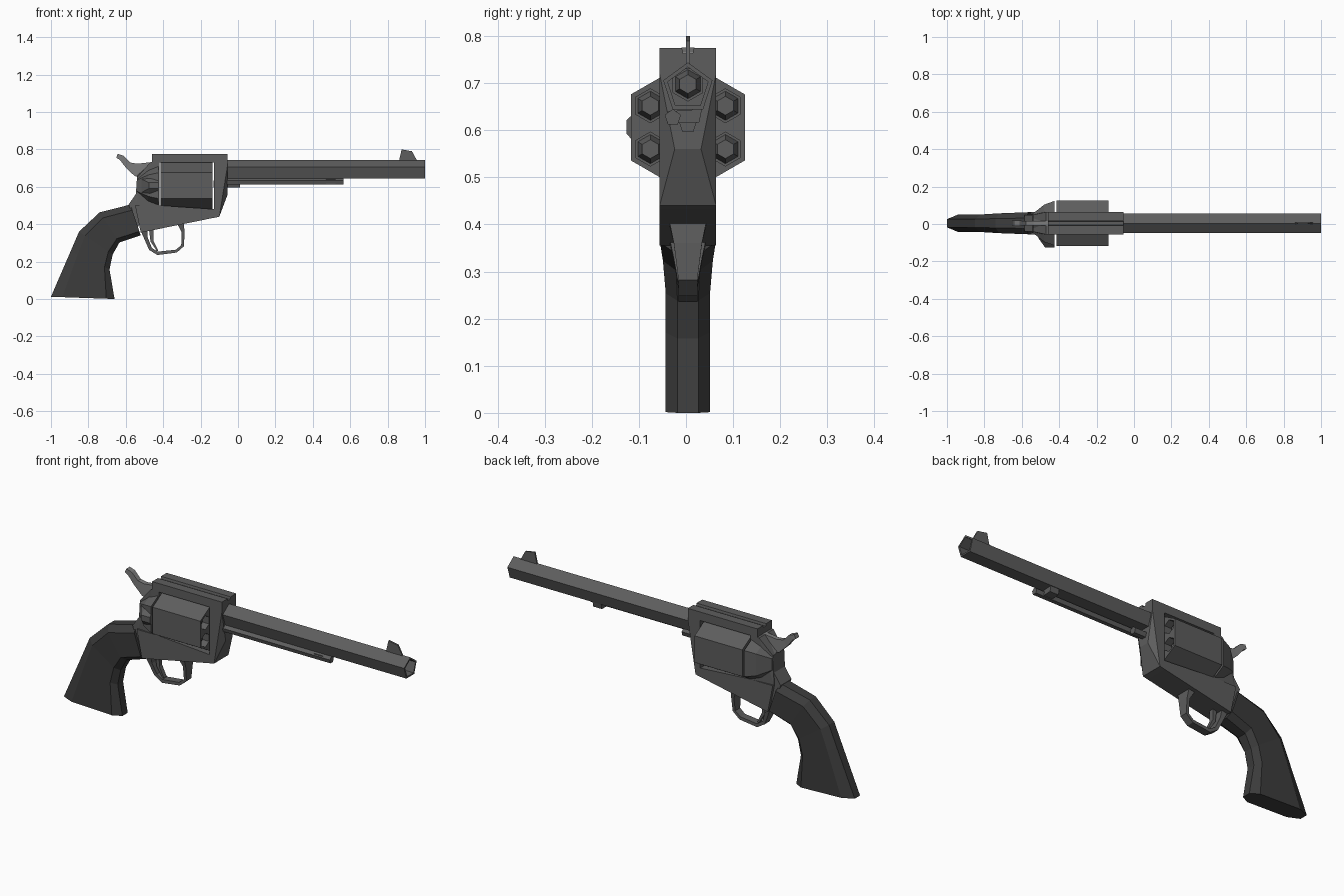
import bpy, bmesh
from math import sin, cos, tau
from mathutils import Vector

if "Cube" in bpy.data.objects:
    bpy.data.objects.remove(bpy.data.objects["Cube"])

YC = 0.004  # centre plane of the model


def material(name, v):
    m = bpy.data.materials.new(name)
    m.diffuse_color = (v, v, v, 1)
    m.use_nodes = True
    m.node_tree.nodes["Principled BSDF"].inputs["Base Color"].default_value = m.diffuse_color
    return m


STEEL = material("steel", 0.11)
BRIGHT = material("worn_steel", 0.2)
DARK = material("dark_grip", 0.045)


def finish(name, bm, mat):
    bmesh.ops.recalc_face_normals(bm, faces=bm.faces[:])
    me = bpy.data.meshes.new(name)
    bm.to_mesh(me)
    bm.free()
    me.materials.append(mat)
    ob = bpy.data.objects.new(name, me)
    bpy.context.scene.collection.objects.link(ob)
    return ob


def add_hull(bm, pts):
    vs = [bm.verts.new(p) for p in pts]
    res = bmesh.ops.convex_hull(bm, input=vs)
    junk = {g for g in res["geom_interior"] + res["geom_unused"] if isinstance(g, bmesh.types.BMVert)}
    bmesh.ops.delete(bm, geom=list(junk), context='VERTS')
    bmesh.ops.dissolve_limit(bm, angle_limit=0.02, verts=bm.verts[:], edges=bm.edges[:])


def hull(name, pts, mat=STEEL):
    bm = bmesh.new()
    add_hull(bm, pts)
    return finish(name, bm, mat)


def slab(name, profile, mat=STEEL, w=0.06):
    """Side profile of (x, z[, half width]) mirrored about the centre plane."""
    pts = [(p[0], YC + s * (p[2] if len(p) > 2 else w), p[1]) for p in profile for s in (-1, 1)]
    return hull(name, pts, mat)


def ring(n, r, x, y, z):
    return [(x, y + r * sin(tau * i / n), z + r * cos(tau * i / n)) for i in range(n)]


def prism(name, n, r, x0, x1, y, z, r1=None, mat=STEEL):
    return hull(name, ring(n, r, x0, y, z) + ring(n, r1 or r, x1, y, z), mat)


def loft(name, rings, mat):
    bm = bmesh.new()
    rs = [[bm.verts.new(p) for p in r] for r in rings]
    n = len(rs[0])
    for a, b in zip(rs, rs[1:]):
        for i in range(n):
            j = (i + 1) % n
            bm.faces.new((a[i], a[j], b[j], b[i]))
    bm.faces.new(rs[0])
    bm.faces.new(rs[-1])
    return finish(name, bm, mat)


def ribbon(name, path, mat=STEEL):
    """Strip along (x, z, half thickness, half width) points."""
    rings = []
    for i, (x, z, t, w) in enumerate(path):
        a, b = path[max(i - 1, 0)], path[min(i + 1, len(path) - 1)]
        d = Vector((b[0] - a[0], b[1] - a[1])).normalized() * t
        rings.append([(x - d.y * s, YC + w * q, z + d.x * s)
                      for s, q in ((-1, -1), (-1, 1), (1, 1), (1, -1))])
    return loft(name, rings, mat)


def cut(ob, cutter):
    m = ob.modifiers.new("cut", 'BOOLEAN')
    m.operation, m.object, m.solver = 'DIFFERENCE', cutter, 'EXACT'
    bpy.context.view_layer.objects.active = ob
    bpy.ops.object.modifier_apply(modifier=m.name)


# Barrel: hollow five-sided tube running through the frame front
barrel = prism("barrel", 5, 0.055, -0.06, 1.0, YC, 0.689)
front = slab("frame_front", [(-0.127, 0.775), (-0.055, 0.775), (-0.055, 0.72),
                             (-0.055, 0.56, 0.028), (-0.10, 0.44), (-0.127, 0.434)])
bore = prism("bore_cutter", 5, 0.045, -0.2, 1.1, YC, 0.689)
cut(barrel, bore)
cut(front, bore)

# Top strap with sighting groove
strap = slab("top_strap", [(-0.46, 0.775), (-0.12, 0.775), (-0.12, 0.73), (-0.46, 0.73)])
groove = slab("groove_cutter", [(-0.6, 0.79, 0.016), (0, 0.79, 0.016),
                                (0, 0.763, 0.01), (-0.6, 0.763, 0.01)])
cut(strap, groove)
cut(front, groove)

# Rest of the frame
slab("frame_bottom", [(-0.55, 0.50), (-0.52, 0.355), (-0.10, 0.44), (-0.125, 0.48), (-0.42, 0.50)])
slab("frame_rear", [(-0.42, 0.74), (-0.47, 0.73), (-0.54, 0.65, 0.045), (-0.54, 0.57, 0.045),
                    (-0.55, 0.50, 0.05), (-0.42, 0.48)])
slab("backstrap", [(-0.54, 0.57), (-0.585, 0.505), (-0.54, 0.38), (-0.45, 0.5)], w=0.045)
hull("recoil_shield", ring(6, 0.138, -0.425, YC, 0.606) + ring(6, 0.115, -0.48, YC, 0.606)
     + ring(6, 0.06, -0.54, YC, 0.606))
hull("loading_gate", [(x, y, z) for x in (-0.475, -0.425)
                      for y, z in ((-0.126, 0.592), (-0.126, 0.622), (-0.1, 0.565), (-0.1, 0.645))]
     + [(-0.515, -0.07, 0.57), (-0.515, -0.07, 0.64)])

# Six-sided cylinder with six chambers and round tips
cylinder = prism("cylinder", 6, 0.14, -0.415, -0.137, YC, 0.606)
centres = [(YC + 0.092 * sin(tau * i / 6), 0.606 + 0.092 * cos(tau * i / 6)) for i in range(6)]
for i, (y, z) in enumerate(centres):
    hole = prism("chamber_cutter", 6, 0.036, -0.2, -0.1, y, z)
    cut(cylinder, hole)
    bpy.data.objects.remove(hole)
    prism(f"chamber_insert_{i + 1}", 6, 0.034, -0.21, -0.165, y, z, 0.02)
for helper in (bore, groove):
    bpy.data.objects.remove(helper)

# Ejector rod, its head and the cylinder pin
prism("ejector_rod", 5, 0.018, -0.06, 0.565, -0.028, 0.627)
hull("ejector_head", [(x, y, z) for x in (0.47, 0.52) for y, z in
                      ((-0.04, 0.615), (-0.04, 0.64), (0.028, 0.617), (0.034, 0.645))])
prism("cylinder_pin", 5, 0.02, -0.13, 0.01, YC, 0.613)

# Front sight
slab("front_sight", [(0.86, 0.735), (0.875, 0.80), (0.93, 0.79), (0.96, 0.735)], w=0.004)

# Hammer, trigger and guard
ribbon("hammer", [(-0.647, 0.766, 0.011, 0.014), (-0.622, 0.755, 0.015, 0.014),
                  (-0.588, 0.716, 0.018, 0.012), (-0.545, 0.69, 0.034, 0.012),
                  (-0.46, 0.69, 0.042, 0.012)], BRIGHT)
ribbon("trigger", [(-0.465, 0.38, 0.012, 0.012), (-0.46, 0.31, 0.008, 0.012),
                   (-0.43, 0.257, 0.004, 0.012)])
ribbon("trigger_guard", [(-0.31, 0.415, 0.02, 0.042), (-0.294, 0.36, 0.008, 0.03),
                         (-0.296, 0.285, 0.008, 0.02), (-0.33, 0.256, 0.008, 0.02),
                         (-0.43, 0.244, 0.009, 0.02), (-0.468, 0.268, 0.009, 0.02),
                         (-0.492, 0.325, 0.010, 0.03), (-0.505, 0.38, 0.02, 0.042)])

# Grip: bevelled section swept from butt to frame (front x, z, back x, z, half width)
sections = []
for fx, fz, bx, bz, w in [(-0.66, 0, -1.0, 0.012, 0.047), (-0.687, 0.158, -0.895, 0.255, 0.047),
                          (-0.67, 0.238, -0.85, 0.36, 0.047), (-0.634, 0.302, -0.74, 0.463, 0.053),
                          (-0.52, 0.34, -0.575, 0.505, 0.059)]:
    half = [(0, 0.47), (0.13, 1), (0.82, 1), (1, 0.47)]
    outline = [(t, k) for t, k in half] + [(t, -k) for t, k in reversed(half)]
    sections.append([(fx + (bx - fx) * t, YC + w * k, fz + (bz - fz) * t) for t, k in outline])
loft("grip", sections, DARK)
